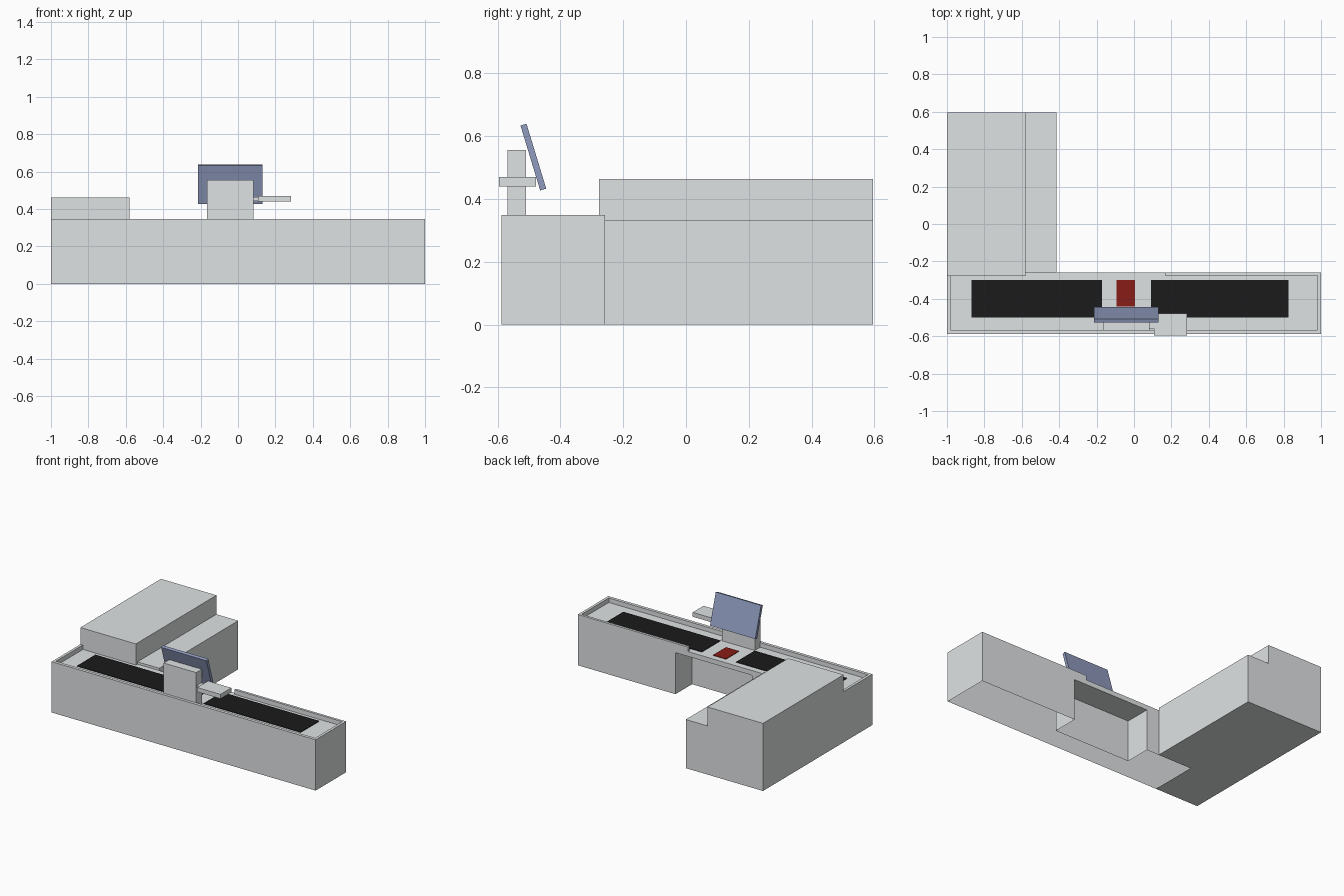
import bpy
import bmesh

if "Cube" in bpy.data.objects:
    bpy.data.objects.remove(bpy.data.objects["Cube"])

FLOOR = 0.317  # height of the sunken counter top


def material(name, rgb):
    m = bpy.data.materials.new(name)
    m.diffuse_color = (*rgb, 1)
    m.use_nodes = True
    m.node_tree.nodes["Principled BSDF"].inputs["Base Color"].default_value = m.diffuse_color
    return m


grey = material("light_grey", (0.74, 0.765, 0.775))
black = material("belt_black", (0.011, 0.011, 0.011))
red = material("scanner_red", (0.25, 0.012, 0.008))
blue = material("screen_blue", (0.28, 0.33, 0.52))


def box(name, x, y, z, mat=grey):
    """Box from (min, max) pairs on each axis."""
    bpy.ops.mesh.primitive_cube_add(size=1, location=[(a + b) / 2 for a, b in (x, y, z)])
    ob = bpy.context.object
    ob.name = name
    ob.scale = [b - a for a, b in (x, y, z)]
    bpy.ops.object.transform_apply(location=False, rotation=False, scale=True)
    ob.data.materials.append(mat)
    return ob


def cut(target, x, y, z):
    """Subtract a box from the target and remove the cutter."""
    cutter = box("cutter", x, y, z)
    cutter.hide_render = True
    mod = target.modifiers.new("cut", 'BOOLEAN')
    mod.operation = 'DIFFERENCE'
    mod.solver = 'EXACT'
    mod.object = cutter
    bpy.context.view_layer.objects.active = target
    bpy.ops.object.modifier_apply(modifier=mod.name)
    bpy.data.objects.remove(cutter)


def open_bottom(ob, x_from):
    """Remove the underside to the right of x_from (world space)."""
    bm = bmesh.new()
    bm.from_mesh(ob.data)
    local_x = x_from - ob.location.x
    bottom_z = min(v.co.z for v in bm.verts) + 0.001

    def underside():
        return [f for f in bm.faces if all(v.co.z < bottom_z for v in f.verts)]

    faces = underside()
    geom = set(faces) | {e for f in faces for e in f.edges} | {v for f in faces for v in f.verts}
    bmesh.ops.bisect_plane(bm, geom=list(geom), plane_co=(local_x, 0, 0), plane_no=(1, 0, 0))
    right = [f for f in underside() if f.calc_center_median().x > local_x]
    bmesh.ops.delete(bm, geom=right, context='FACES')
    bm.to_mesh(ob.data)
    bm.free()


# Long counter: sunken top with rim, rim gap for the cashier, knee space behind
counter = box("counter", (-1, 1), (-0.588, -0.258), (0, 0.348))
cut(counter, (-0.982, 0.982), (-0.567, -0.275), (FLOOR, 0.5))
cut(counter, (-0.58, 0.165), (-0.32, -0.2), (FLOOR, 0.5))
cut(counter, (-0.32, 0.26), (-0.437, -0.2), (-0.1, 0.284))
open_bottom(counter, -0.67)

# Side wing with raised cabinet
box("side_wing", (-1, -0.415), (-0.258, 0.595), (0, 0.333))
box("side_cabinet", (-1, -0.58), (-0.277, 0.595), (0.333, 0.463))

# Conveyor belts and scanner window
for name, x in (("belt_left", (-0.87, -0.17)), ("belt_right", (0.09, 0.825))):
    box(name, x, (-0.5, -0.3), (FLOOR - 0.002, FLOOR + 0.004), black)
box("scanner_window", (-0.093, 0.005), (-0.44, -0.3), (FLOOR - 0.002, FLOOR + 0.004), red)

# Monitor stand, tilted monitor, card reader on a short arm
box("monitor_stand", (-0.165, 0.082), (-0.569, -0.509), (FLOOR - 0.002, 0.555))
monitor = box("monitor", (-0.213, 0.13), (-0.496, -0.476), (0.425, 0.641), blue)
monitor.rotation_euler.x = 0.295
box("reader_arm", (0.077, 0.115), (-0.56, -0.515), (0.442, 0.465))
box("card_reader", (0.107, 0.284), (-0.595, -0.478), (0.44, 0.47))
